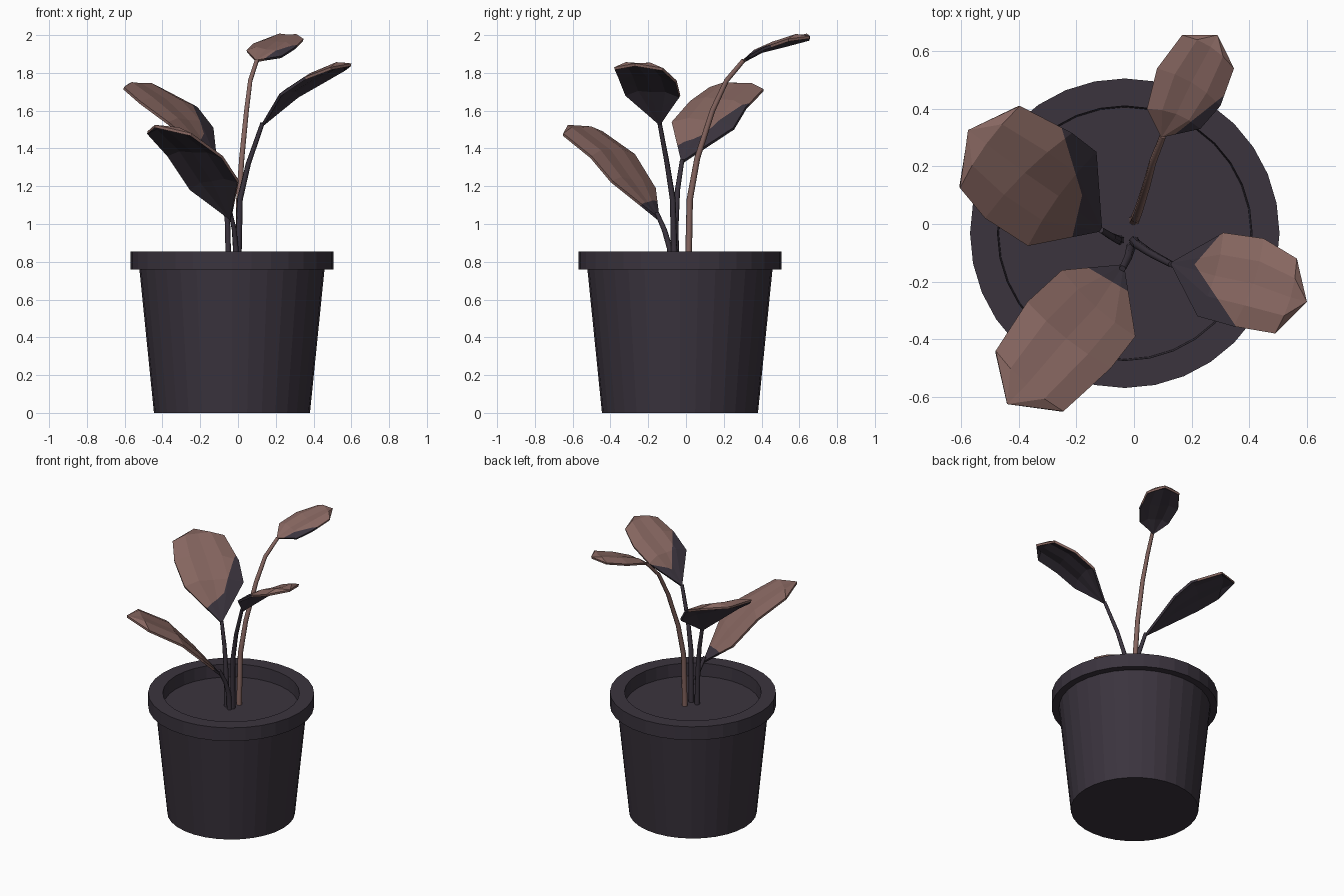
import bpy, bmesh, math
from mathutils import Vector

if "Cube" in bpy.data.objects:
    bpy.data.objects.remove(bpy.data.objects["Cube"])


def material(name, rgb):
    m = bpy.data.materials.new(name)
    m.diffuse_color = (*rgb, 1)
    m.use_nodes = True
    m.node_tree.nodes["Principled BSDF"].inputs["Base Color"].default_value = m.diffuse_color
    return m


BROWN = material("leaf_brown", (0.24, 0.133, 0.117))
DARK = material("dark_plum", (0.043, 0.034, 0.048))
CENTRE = (-0.032, -0.032)


def add_object(name, bm, mats):
    me = bpy.data.meshes.new(name)
    bm.to_mesh(me)
    bm.free()
    for m in mats:
        me.materials.append(m)
    ob = bpy.data.objects.new(name, me)
    bpy.context.collection.objects.link(ob)
    return ob


def lathe(name, profile, mat, sides=32):
    """Turn an (r, z) profile around the pot axis; end rings are capped."""
    bm = bmesh.new()
    rings = []
    for r, z in profile:
        rings.append([bm.verts.new((CENTRE[0] + r * math.cos(2 * math.pi * i / sides),
                                    CENTRE[1] + r * math.sin(2 * math.pi * i / sides), z))
                      for i in range(sides)])
    for a, b in zip(rings, rings[1:]):
        for i in range(sides):
            j = (i + 1) % sides
            bm.faces.new((a[i], a[j], b[j], b[i]))
    bm.faces.new(rings[0][::-1])
    bm.faces.new(rings[-1])
    bmesh.ops.recalc_face_normals(bm, faces=bm.faces)
    return add_object(name, bm, [mat])


ARCH = (0, 0.02, 0.014, 0.02, 0)   # height of the blade across its width


def leaf(name, base, left, right, tip, cut, cut_dirs):
    """Arched blade: three rows between two edges, closed by base and tip."""
    bm = bmesh.new()
    b, t = bm.verts.new(base), bm.verts.new(tip)
    axis = (Vector(tip) - Vector(base)).normalized()
    rows = []
    for l, r in zip(left, right):
        l, r = Vector(l), Vector(r)
        row = []
        for i, h in enumerate(ARCH):
            s = i / 4
            p = l.lerp(r, s) + Vector((0, 0, h)) + axis * (0.08 * s * (1 - s))
            row.append(bm.verts.new(p))
        rows.append(row)
    for i in range(4):
        bm.faces.new((b, rows[0][i], rows[0][i + 1]))
        for p, q in zip(rows, rows[1:]):
            bm.faces.new((p[i], q[i], q[i + 1], p[i + 1]))
        bm.faces.new((t, rows[-1][i + 1], rows[-1][i]))
    bmesh.ops.recalc_face_normals(bm, faces=bm.faces)
    bm.normal_update()
    if sum(f.normal.z for f in bm.faces) < 0:
        bmesh.ops.reverse_faces(bm, faces=bm.faces)
    # dark patch at the foot of the blade, bounded by one or two cuts
    co = Vector((*cut, 0))
    normals = [Vector((*d, 0)).normalized() for d in cut_dirs]
    for no in normals:
        bmesh.ops.bisect_plane(bm, geom=bm.verts[:] + bm.edges[:] + bm.faces[:],
                               plane_co=co, plane_no=no)
    for f in bm.faces:
        c = f.calc_center_median() - co
        f.material_index = int(any(c.dot(no) > 0 for no in normals))
    ob = add_object(name, bm, [BROWN, DARK])
    # thickness, with a dark underside
    s = ob.modifiers.new("thickness", 'SOLIDIFY')
    s.thickness, s.offset = 0.015, -1
    s.material_offset = 1
    return ob


def stem(name, points, mat):
    cu = bpy.data.curves.new(name, 'CURVE')
    cu.dimensions = '3D'
    cu.bevel_depth, cu.bevel_resolution = 0.018, 1
    cu.use_fill_caps = True
    sp = cu.splines.new('POLY')
    sp.points.add(len(points) - 1)
    for i, (p, q) in enumerate(zip(sp.points, points)):
        p.co = (*q, 1)
        p.radius = 1 - 0.35 * i / (len(points) - 1)
    cu.materials.append(mat)
    ob = bpy.data.objects.new(name, cu)
    bpy.context.collection.objects.link(ob)


# pot with thick rim, and the soil as its inner floor
lathe("pot", [(0.413, 0), (0.49, 0.76), (0.537, 0.76), (0.537, 0.855),
              (0.442, 0.855), (0.437, 0.765)], DARK)

# leaves
leaf("front_left_leaf", (-0.035, -0.14, 1.03),
     [(-0.25, -0.16, 1.19), (-0.37, -0.27, 1.37), (-0.48, -0.44, 1.49)],
     [(0.005, -0.39, 1.23), (-0.08, -0.5, 1.36), (-0.245, -0.65, 1.48)],
     (-0.44, -0.625, 1.525), (-0.06, -0.21), [(0.5, 0.85)])
leaf("back_left_leaf", (-0.11, -0.025, 1.33),
     [(-0.13, 0.25, 1.51), (-0.215, 0.316, 1.62), (-0.396, 0.41, 1.715)],
     [(-0.368, -0.076, 1.54), (-0.517, 0.02, 1.65), (-0.604, 0.125, 1.725)],
     (-0.576, 0.326, 1.745), (-0.18, 0.1), [(0.23, 0.07), (0.15, -0.035)])
leaf("right_leaf", (0.125, -0.135, 1.53),
     [(0.31, -0.03, 1.68), (0.45, -0.05, 1.76), (0.565, -0.12, 1.825)],
     [(0.22, -0.32, 1.69), (0.345, -0.355, 1.775), (0.49, -0.38, 1.83)],
     (0.6, -0.27, 1.85), (0.21, -0.14), [(-0.11, 0.095), (-0.18, -0.12)])
leaf("back_leaf", (0.095, 0.3, 1.868),
     [(0.045, 0.4, 1.92), (0.08, 0.54, 1.955), (0.167, 0.656, 1.985)],
     [(0.23, 0.33, 1.89), (0.3, 0.41, 1.935), (0.347, 0.54, 1.98)],
     (0.29, 0.656, 1.995), (0.21, 0.365), [(0.62, -0.78)])

# stems, from the soil to each leaf foot
stem("front_left_stem", [(-0.01, -0.08, 0.75), (-0.012, -0.085, 0.87),
                         (-0.02, -0.115, 0.97), (-0.04, -0.155, 1.06)], DARK)
stem("back_left_stem", [(-0.05, -0.055, 0.75), (-0.055, -0.055, 1.0),
                        (-0.075, -0.045, 1.18), (-0.115, -0.02, 1.34)], DARK)
stem("right_stem", [(0.0, -0.06, 0.75), (0.01, -0.07, 1.13),
                    (0.055, -0.1, 1.32), (0.13, -0.14, 1.535)], DARK)
stem("back_stem", [(0.0, 0.012, 0.75), (0.005, 0.02, 1.13), (0.02, 0.06, 1.35),
                   (0.045, 0.14, 1.6), (0.065, 0.215, 1.76), (0.1, 0.305, 1.867)], BROWN)
